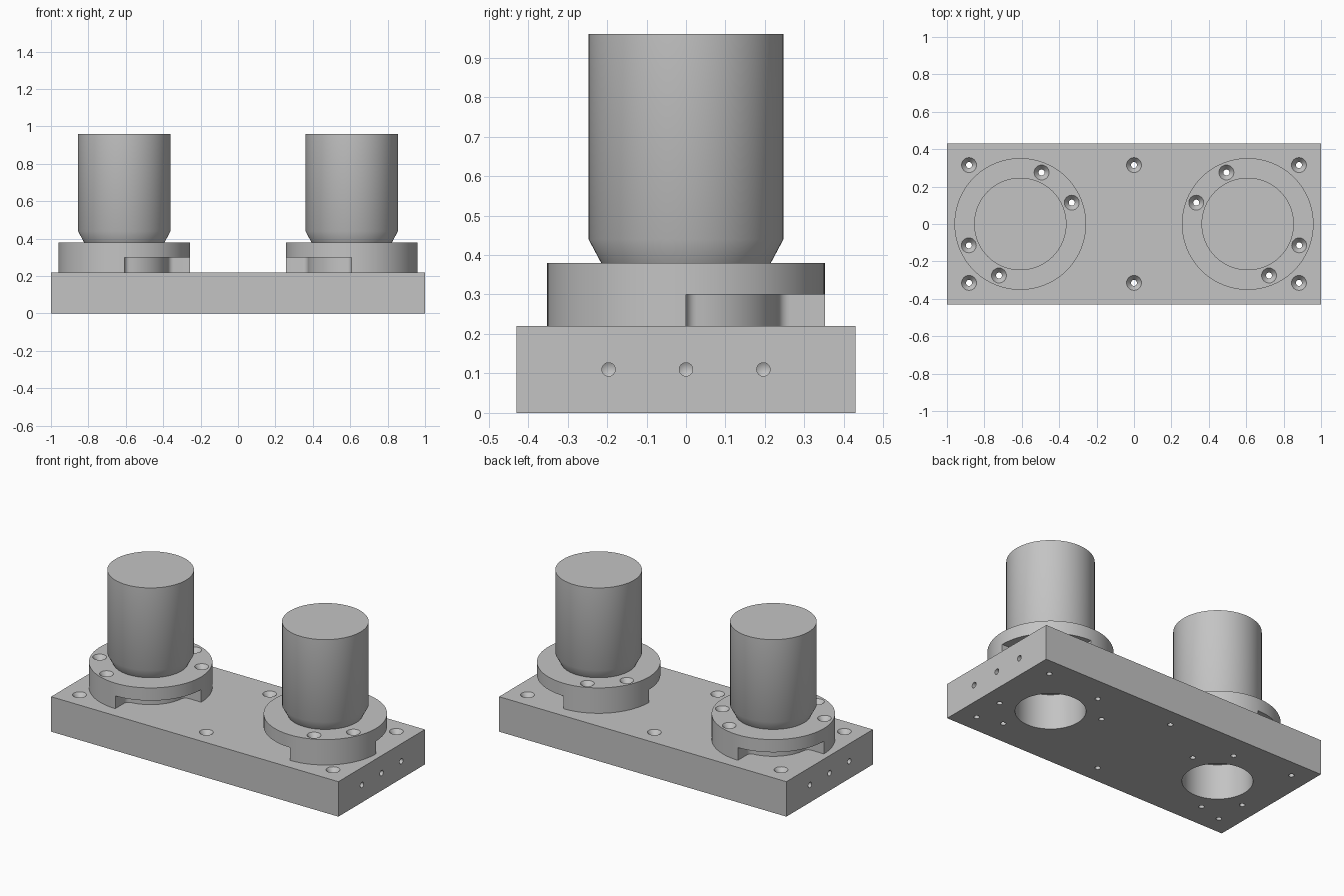
import bpy, bmesh, math
from mathutils import Matrix, Vector

if "Cube" in bpy.data.objects:
    bpy.data.objects.remove(bpy.data.objects["Cube"])

grey = bpy.data.materials.new("machined_grey")
grey.diffuse_color = (0.55, 0.55, 0.55, 1)
grey.use_nodes = True
grey.node_tree.nodes["Principled BSDF"].inputs["Base Color"].default_value = grey.diffuse_color

CX = 0.608            # socket centre
PLATE_TOP, NOTCH_TOP, FLANGE_TOP, TUBE_TOP = 0.22, 0.30, 0.38, 0.96
HOLE_R, SINK_R, SINK_D = 0.016, 0.04, 0.03


def lathe(bm, profile, loc=(0, 0, 0), rot=Matrix(), segs=64):
    """Closed solid of revolution from (radius, height) points."""
    mat = Matrix.Translation(loc) @ rot
    rings = []
    for r, z in profile:
        if r == 0:
            rings.append([bm.verts.new(mat @ Vector((0, 0, z)))])
        else:
            rings.append([bm.verts.new(mat @ Vector((r * math.cos(a), r * math.sin(a), z)))
                          for a in (2 * math.pi * i / segs for i in range(segs))])
    for a, b in zip(rings, rings[1:]):
        for i in range(segs):
            j = (i + 1) % segs
            if len(b) == 1:
                bm.faces.new((a[i], a[j], b[0]))
            else:
                bm.faces.new((a[i], a[j], b[j], b[i]))
    for ring in (rings[0], rings[-1]):
        if len(ring) > 1:
            bm.faces.new(ring)


def prism(bm, points, z0, z1):
    """Vertical extrusion of a flat outline."""
    low = [bm.verts.new((x, y, z0)) for x, y in points]
    high = [bm.verts.new((x, y, z1)) for x, y in points]
    bm.faces.new(low)
    bm.faces.new(high)
    for i in range(len(points)):
        j = (i + 1) % len(points)
        bm.faces.new((low[i], low[j], high[j], high[i]))


def finish(bm, name):
    bmesh.ops.recalc_face_normals(bm, faces=bm.faces[:])
    mesh = bpy.data.meshes.new(name)
    bm.to_mesh(mesh)
    bm.free()
    mesh.materials.append(grey)
    obj = bpy.data.objects.new(name, mesh)
    bpy.context.collection.objects.link(obj)
    return obj


def activate(obj):
    bpy.ops.object.select_all(action='DESELECT')
    obj.select_set(True)
    bpy.context.view_layer.objects.active = obj


def cut(obj, cutter):
    activate(obj)
    mod = obj.modifiers.new("cut", 'BOOLEAN')
    mod.operation, mod.solver, mod.object = 'DIFFERENCE', 'EXACT', cutter
    bpy.ops.object.modifier_apply(modifier=mod.name)
    bpy.data.objects.remove(cutter)


def smooth(obj):
    activate(obj)
    bpy.ops.object.shade_smooth_by_angle(angle=math.radians(30))


def screw_hole(bm, x, y, top):
    """Countersunk hole reaching below the plate."""
    lathe(bm, [(HOLE_R, -0.05), (HOLE_R, top - SINK_D), (SINK_R, top),
               (SINK_R, top + 0.05)], (x, y, 0), segs=24)


def notch_outline(quadrant):
    """Quarter-ring outline with filleted inner corners."""
    R, f = 0.235, 0.03
    c = math.sqrt((R + f) ** 2 - f ** 2)
    t = math.atan2(c, f)
    fillet = [(f + f * math.cos(a), c + f * math.sin(a))
              for a in (math.pi + t * i / 6 for i in range(7))]
    arc = [(R * math.cos(a), R * math.sin(a))
           for a in (t + (math.pi / 2 - 2 * t) * i / 20 for i in range(1, 20))]
    pts = [(0.4, 0), (0.4, 0.4), (0, 0.4)] + fillet + arc + [(y, x) for x, y in reversed(fillet)]
    rot = Matrix.Rotation(quadrant * math.pi / 2, 2)
    return [tuple(rot @ Vector(p)) for p in pts]


def flange_holes(side):
    for deg in (112.5, 157.5, 292.5, 337.5):
        a = math.radians(deg)
        yield side * (CX + 0.298 * math.cos(a)), 0.298 * math.sin(a)


# base plate
bm = bmesh.new()
prism(bm, [(-1, -0.43), (1, -0.43), (1, 0.43), (-1, 0.43)], 0, PLATE_TOP)
plate = finish(bm, "base_plate")

# plate bores, mounting holes and end holes
bm = bmesh.new()
for x in (-0.882, 0, 0.882):
    for y in (-0.315, 0.315):
        screw_hole(bm, x, y, PLATE_TOP)
for side in (-1, 1):
    lathe(bm, [(0.198, -0.05), (0.198, 0.3)], (side * CX, 0, 0))
    for x, y in flange_holes(side):
        lathe(bm, [(HOLE_R, -0.05), (HOLE_R, 0.3)], (x, y, 0), segs=24)
    for y in (-0.196, 0, 0.196):
        lathe(bm, [(0.017, 0.03), (0.017, -0.09), (0, -0.1)], (side, y, 0.11),
              Matrix.Rotation(side * math.pi / 2, 4, 'Y'), 24)
cut(plate, finish(bm, "plate_cutter"))
smooth(plate)

for side, label in ((-1, "left"), (1, "right")):
    # flange disc with two opposite notches and screw holes
    bm = bmesh.new()
    lathe(bm, [(0.352, PLATE_TOP), (0.352, FLANGE_TOP)], (side * CX, 0, 0), segs=96)
    flange = finish(bm, label + "_flange")
    bm = bmesh.new()
    for quadrant in ((0, 2) if side > 0 else (1, 3)):
        prism(bm, [(x + side * CX, y) for x, y in notch_outline(quadrant)], 0.15, NOTCH_TOP)
    cut(flange, finish(bm, "notch_cutter"))
    bm = bmesh.new()
    for x, y in flange_holes(side):
        screw_hole(bm, x, y, FLANGE_TOP)
    cut(flange, finish(bm, "hole_cutter"))
    smooth(flange)

    # upright cylinder with tapered foot
    bm = bmesh.new()
    lathe(bm, [(0.215, FLANGE_TOP), (0.247, 0.44), (0.247, TUBE_TOP)], (side * CX, 0, 0))
    smooth(finish(bm, label + "_cylinder"))
